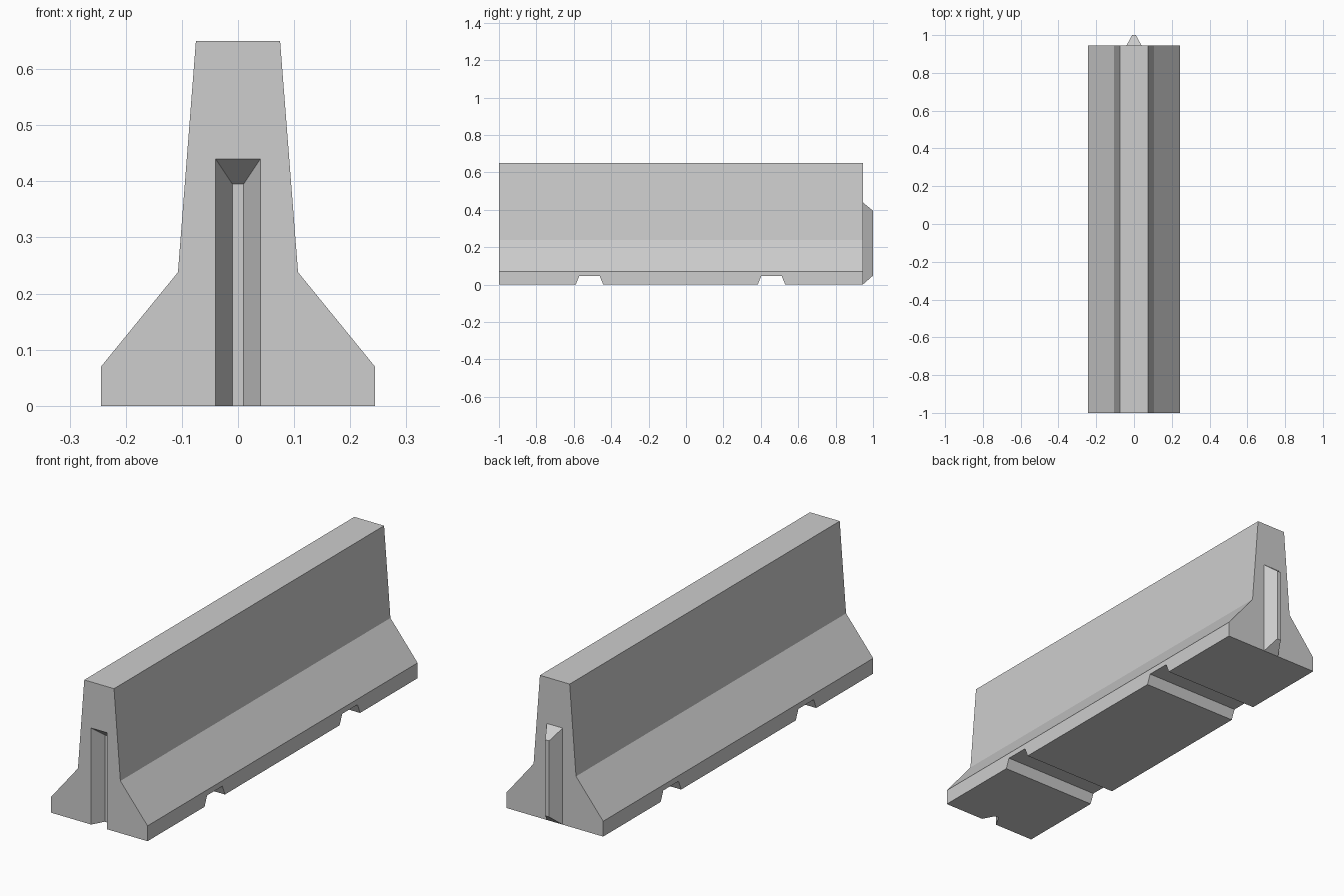
import bpy
import bmesh

cube = bpy.data.objects.get("Cube")
if cube:
    bpy.data.objects.remove(cube, do_unlink=True)

# Single concrete colour
concrete = bpy.data.materials.new("concrete grey")
concrete.use_nodes = True
grey = (0.61, 0.61, 0.61, 1)
concrete.diffuse_color = grey
bsdf = next(n for n in concrete.node_tree.nodes if n.type == "BSDF_PRINCIPLED")
bsdf.inputs["Base Color"].default_value = grey
bsdf.inputs["Roughness"].default_value = 0.9

FRONT, BACK = -1.0, 0.945
KEY_DEPTH = 0.055


def loft(name, ring_a, ring_b):
    """Solid between two matching rings of points."""
    bm = bmesh.new()
    a = [bm.verts.new(p) for p in ring_a]
    b = [bm.verts.new(p) for p in ring_b]
    bm.faces.new(a)
    bm.faces.new(b[::-1])
    for i in range(len(a)):
        j = (i + 1) % len(a)
        bm.faces.new((a[i], b[i], b[j], a[j]))
    bmesh.ops.recalc_face_normals(bm, faces=bm.faces)
    mesh = bpy.data.meshes.new(name)
    bm.to_mesh(mesh)
    bm.free()
    mesh.materials.append(concrete)
    obj = bpy.data.objects.new(name, mesh)
    bpy.context.collection.objects.link(obj)
    return obj


def key_ring(half_width, bottom, top, y):
    return [(-half_width, y, bottom), (half_width, y, bottom),
            (half_width, y, top), (-half_width, y, top)]


def cut(target, cutter):
    mod = target.modifiers.new("cut", "BOOLEAN")
    mod.operation = "DIFFERENCE"
    mod.solver = "EXACT"
    mod.object = cutter
    cutter.hide_render = True
    bpy.context.view_layer.objects.active = target
    bpy.ops.object.modifier_apply(modifier=mod.name)
    bpy.data.objects.remove(cutter, do_unlink=True)


# Barrier body from its mirrored cross-section
half = [(0.244, 0), (0.244, 0.07), (0.107, 0.238), (0.075, 0.65)]
section = half + [(-x, z) for x, z in reversed(half)]
body = loft("barrier_body",
            [(x, FRONT, z) for x, z in section],
            [(x, BACK, z) for x, z in section])

# Tapered groove in the front end, open at the bottom
cut(body, loft("groove_cutter",
               key_ring(0.07, -0.1, 0.485, FRONT - KEY_DEPTH),
               key_ring(0.01, -0.1, 0.395, FRONT + KEY_DEPTH)))

# Two lifting channels across the underside
for centre in (-0.516, 0.457):
    outline = [(-0.092, -0.045), (0.092, -0.045), (0.055, 0.045), (-0.055, 0.045)]
    cut(body, loft("channel_cutter",
                   [(-0.4, centre + y, z) for y, z in outline],
                   [(0.4, centre + y, z) for y, z in outline]))

# Tapered tongue on the back end
loft("connecting_tongue",
     key_ring(0.04, 0, 0.44, BACK),
     key_ring(0.01, 0.048, 0.395, BACK + KEY_DEPTH))
